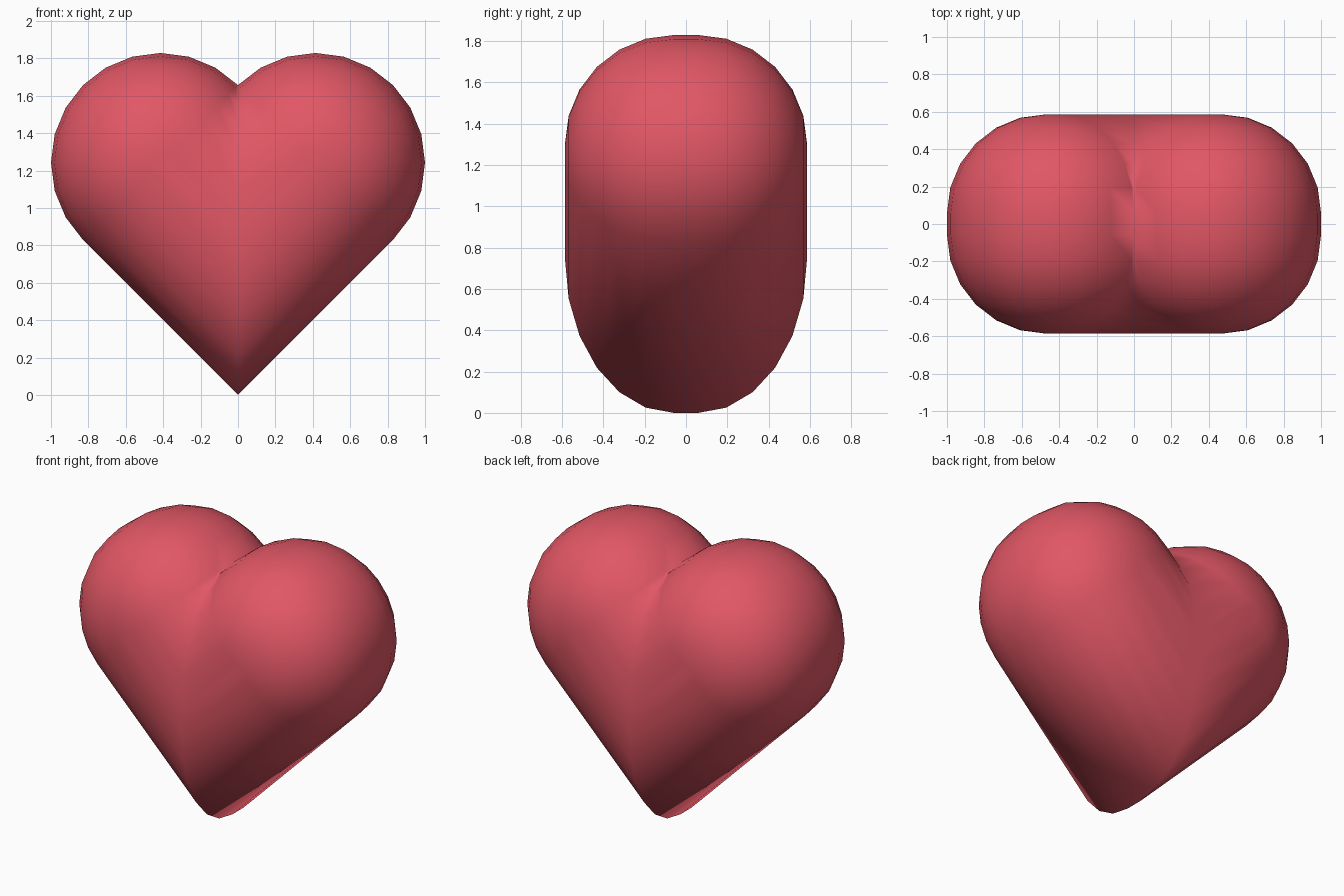
import bpy
import bmesh
from math import sin, cos, pi, sqrt

cube = bpy.data.objects.get("Cube")
if cube:
    bpy.data.objects.remove(cube, do_unlink=True)

R = 1 / (1 + sqrt(0.5))      # lobe radius, also half the depth
FLAT = 0.1 * R               # half width of the flat left by the rounding
CX, CZ = R * sqrt(0.5), R * sqrt(4.5)   # lobe centre
CORNER_Z = R * sqrt(2)       # height where the two arms meet
STEPS = 6                    # segments per quarter of rounding


def outline(r):
    """Heart outline at distance r from the arms' centre lines."""
    angles = [-pi / 4 + pi * i / 12 for i in range(13)]
    right = [(CX + r * cos(a), CZ + r * sin(a)) for a in angles]
    left = [(-x, z) for x, z in reversed(right)]
    reach = r * sqrt(2)
    return right + [(0, CORNER_Z + reach)] + left + [(0, CORNER_Z - reach)]


# Rounded rim profile from front to back: (outline distance, depth)
bevel = R - FLAT
quarter = [i * pi / 2 / STEPS for i in range(STEPS + 1)]
front = [(FLAT + bevel * sin(a), -FLAT - bevel * cos(a)) for a in quarter]
profile = front + [(r, -y) for r, y in reversed(front)]

# Loft the outline rings and close both flat faces
bm = bmesh.new()
rings = [[bm.verts.new((x, y, z)) for x, z in outline(r)] for r, y in profile]
count = len(rings[0])
for a, b in zip(rings, rings[1:]):
    for i in range(count):
        j = (i + 1) % count
        bm.faces.new((a[i], a[j], b[j], b[i]))
bm.faces.new(rings[0])
bm.faces.new(rings[-1])
bmesh.ops.remove_doubles(bm, verts=bm.verts, dist=0.0005)
bmesh.ops.recalc_face_normals(bm, faces=bm.faces)
for face in bm.faces:
    face.smooth = True

mesh = bpy.data.meshes.new("heart")
bm.to_mesh(mesh)
bm.free()
heart = bpy.data.objects.new("heart", mesh)
bpy.context.collection.objects.link(heart)

# Colour
red = bpy.data.materials.new("soft_red")
red.use_nodes = True
colour = (0.75, 0.095, 0.13, 1)
red.diffuse_color = colour
red.node_tree.nodes["Principled BSDF"].inputs["Base Color"].default_value = colour
mesh.materials.append(red)
